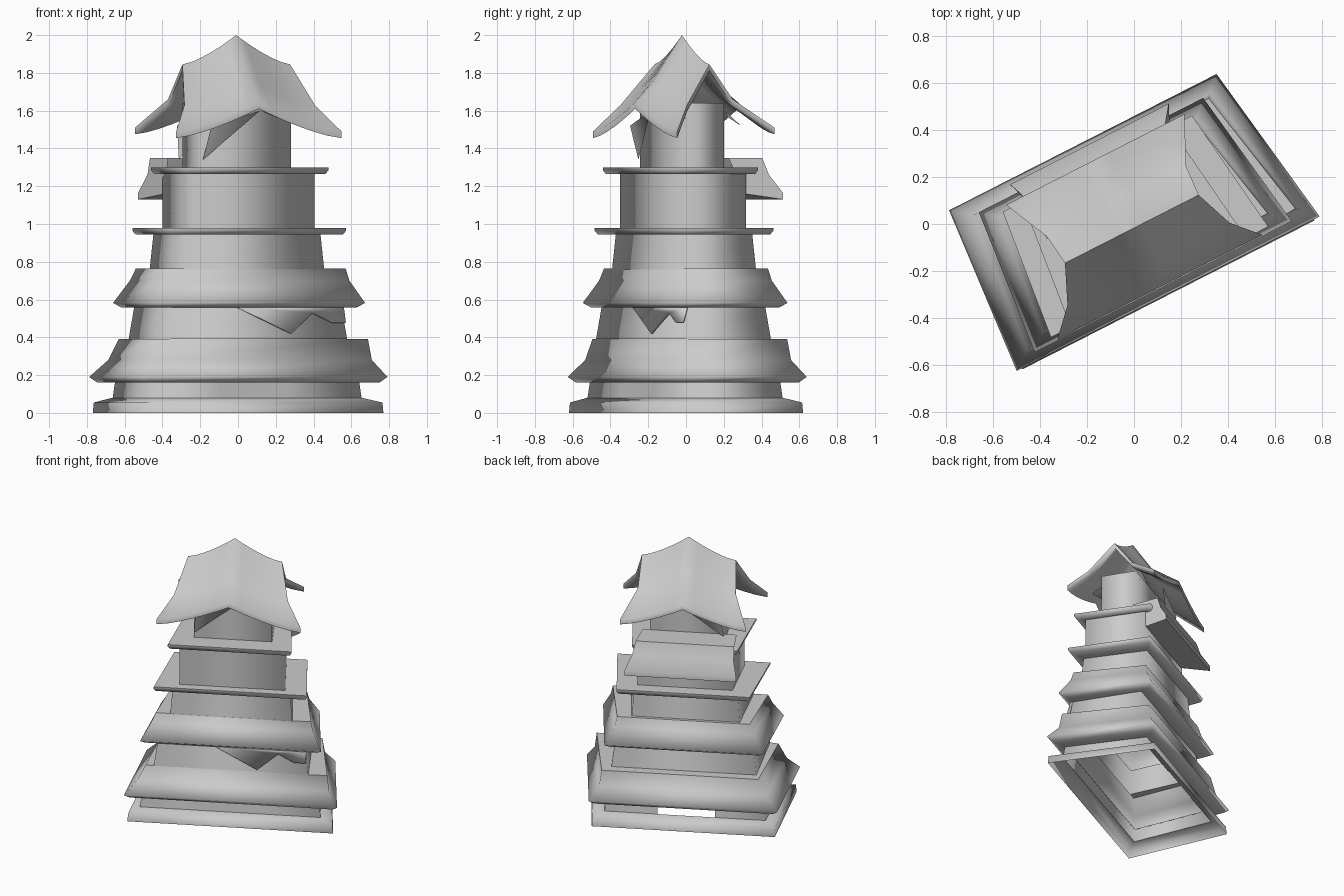
import bpy
import bmesh
import math
from mathutils import Vector, Matrix

cube = bpy.data.objects.get("Cube")
if cube:
    bpy.data.objects.remove(cube)

TURN = Matrix.Rotation(math.radians(27), 4, 'Z')

stone = bpy.data.materials.new("grey_stone")
stone.use_nodes = True
stone.diffuse_color = (0.6, 0.6, 0.6, 1)
stone.node_tree.nodes["Principled BSDF"].inputs["Base Color"].default_value = (0.6, 0.6, 0.6, 1)


def finish(name, bm, angle=100):
    """Turn a bmesh into a shaded object, rotated to the tower's heading."""
    mesh = bpy.data.meshes.new(name)
    bmesh.ops.recalc_face_normals(bm, faces=bm.faces)
    bm.transform(TURN)
    bm.to_mesh(mesh)
    bm.free()
    mesh.materials.append(stone)
    obj = bpy.data.objects.new(name, mesh)
    bpy.context.collection.objects.link(obj)
    bpy.ops.object.select_all(action='DESELECT')
    bpy.context.view_layer.objects.active = obj
    obj.select_set(True)
    bpy.ops.object.shade_smooth_by_angle(angle=math.radians(angle))
    return obj


def plan(front_left, front_right, back_right, back_left, front, back):
    """Four-cornered floor plan with separate front and back widths."""
    return [(-front_left, -front), (front_right, -front), (back_right, back), (-back_left, back)]


def inset(corners, d, left=0.0):
    """Shrink a plan on all sides, with an extra amount on the left."""
    return [(u - math.copysign(d, u) + (left if u < 0 else 0), v - math.copysign(d, v))
            for u, v in corners]


def loft(*rings):
    """Join four-cornered rings, given as (plan, height), into an open shell."""
    bm = bmesh.new()
    loops = [[bm.verts.new((u, v, z)) for u, v in corners] for corners, z in rings]
    for low, high in zip(loops, loops[1:]):
        for k in range(4):
            n = (k + 1) % 4
            bm.faces.new((low[k], low[n], high[n], high[k]))
    return bm


# Floor plans from the ground up
base = plan(0.705, 0.693, 0.585, 0.66, 0.336, 0.398)
ground = plan(0.63, 0.60, 0.51, 0.585, 0.265, 0.315)
lower = plan(0.535, 0.515, 0.47, 0.515, 0.262, 0.265)
middle = plan(0.43, 0.40, 0.335, 0.40, 0.22, 0.245)
upper = plan(0.37, 0.35, 0.30, 0.345, 0.205, 0.205)
top = plan(0.28, 0.25, 0.23, 0.275, 0.13, 0.11)

# Foundation, open below
finish("foundation", loft((base, 0), (inset(base, 0.004), 0.055), (ground, 0.08)))

# Ground wall with a low opening at the back
bm = loft((ground, 0.075), (inset(ground, 0.01), 0.165))
for u in (-0.24, 0.15):
    bmesh.ops.bisect_plane(bm, geom=bm.verts[:] + bm.edges[:] + bm.faces[:],
                           plane_co=(u, 0, 0), plane_no=(1, 0, 0))
opening = [f for f in bm.faces
           if f.calc_center_median().y > 0.2 and abs(f.calc_center_median().x + 0.045) < 0.1]
bmesh.ops.delete(bm, geom=opening, context='FACES')
finish("ground_wall", bm)

# Upper walls: plan, lower height, upper height, taper
for name, corners, z0, z1, taper in (
        ("lower_wall", lower, 0.39, 0.56, 0.022), ("middle_wall", middle, 0.76, 0.95, 0.015),
        ("upper_wall", upper, 0.98, 1.27, 0), ("top_wall", top, 1.30, 1.64, 0)):
    finish(name, loft((corners, z0), (inset(corners, taper), z1)))


def skirt_roof(name, lip, below, above, left, levels):
    """Flared roof: underside, lip and concave slope, closed by a flat rim."""
    under, edge, bend, rim = levels
    crest = inset(lip, 0.077, left)
    finish(name, loft((below, under), (inset(lip, 0.033), under), (lip, edge),
                      (inset(lip, 0.062, left / 3), bend), (crest, rim)))
    finish(name + "_rim", loft((crest, rim), (above, rim)))


skirt_roof("lower_roof", plan(0.73, 0.72, 0.604, 0.676, 0.331, 0.41), inset(ground, 0.01),
           lower, 0.06, (0.16, 0.19, 0.28, 0.39))
skirt_roof("middle_roof", plan(0.625, 0.605, 0.507, 0.567, 0.295, 0.345), inset(lower, 0.022),
           middle, 0.02, (0.558, 0.582, 0.70, 0.765))


def ledge(name, lip, below, above, z0, z1):
    """Thin slab ring around the tower with a flat top."""
    finish(name, loft((below, z0), (inset(lip, 0.012), z0), (lip, z0 + 0.02), (lip, z1)))
    finish(name + "_deck", loft((lip, z1), (above, z1)))


ledge("middle_ledge", plan(0.535, 0.505, 0.43, 0.475, 0.27, 0.30),
      inset(middle, 0.015), upper, 0.945, 0.98)
ledge("upper_ledge", plan(0.44, 0.40, 0.33, 0.385, 0.27, 0.26), upper, top, 1.265, 1.30)

# Short awning roof on the back: depth, height, left end, right end
bm = bmesh.new()
rows = [[bm.verts.new((u, v, z)) for u in (a, b)] for v, z, a, b in (
    (0.11, 1.35, -0.36, 0.28), (0.30, 1.35, -0.37, 0.30), (0.33, 1.26, -0.37, 0.32),
    (0.39, 1.165, -0.395, 0.365), (0.39, 1.13, -0.395, 0.365), (0.205, 1.16, -0.33, 0.28))]
for a, b in zip(rows, rows[1:]):
    bm.faces.new((a[0], a[1], b[1], b[0]))
for side in (0, 1):
    bm.faces.new([r[side] for r in rows])
finish("back_awning", bm, 50)

# Jagged hanging panel under the middle roof, at the front
bm = bmesh.new()
outline = [(-0.13, 0.56), (0.17, 0.42), (0.31, 0.53), (0.42, 0.48), (0.5, 0.48), (0.5, 0.56)]
bm.faces.new([bm.verts.new((u, -0.25 - 0.3 * (0.57 - z), z)) for u, z in outline])
panel = finish("hanging_panel", bm)
panel.modifiers.new("thickness", 'SOLIDIFY').thickness = 0.01

# Folded gable sheets between the top wall and the eaves
for name, side in (("front_gable_fold", -1), ("back_gable_fold", 1)):
    bm = bmesh.new()
    peak, low, left, right, corner = [bm.verts.new((u, side * v, z)) for u, v, z in (
        (0.02, 0.22, 1.6), (-0.28, 0.14, 1.34), (-0.26, 0.2, 1.52),
        (0.25, 0.2, 1.52), (0.25, 0.13, 1.56))]
    bm.faces.new((peak, low, left))
    bm.faces.new((peak, right, corner))
    finish(name, bm)

# Top roof: bell-shaped sheet with a peaked ridge and drooping corners
bm = bmesh.new()
STEPS = 12
grid = []
for v, left, right, z_mid, z_end in (
        (-0.29, -0.515, 0.467, 1.645, 1.49), (-0.18, -0.41, 0.365, 1.76, 1.63),
        (-0.015, -0.338, 0.302, 2.0, 1.845), (0.12, -0.355, 0.31, 1.79, 1.66),
        (0.32, -0.449, 0.405, 1.645, 1.51)):
    line = []
    for s in range(STEPS + 1):
        t = s / STEPS
        drop = (1 - abs(2 * t - 1)) ** 1.4
        line.append(bm.verts.new((left + (right - left) * t, v, z_end + (z_mid - z_end) * drop)))
    grid.append(line)
sheet = [bm.faces.new((a[s], a[s + 1], b[s + 1], b[s]))
         for a, b in zip(grid, grid[1:]) for s in range(STEPS)]
# Thicken the sheet straight down
copy = bmesh.ops.duplicate(bm, geom=sheet)
under_verts = [g for g in copy["geom"] if isinstance(g, bmesh.types.BMVert)]
bmesh.ops.translate(bm, verts=under_verts, vec=Vector((0, 0, -0.035)))
rims = [e for e in bm.edges if e.is_boundary]
bmesh.ops.bridge_loops(bm, edges=rims)
finish("top_roof", bm, 85)
